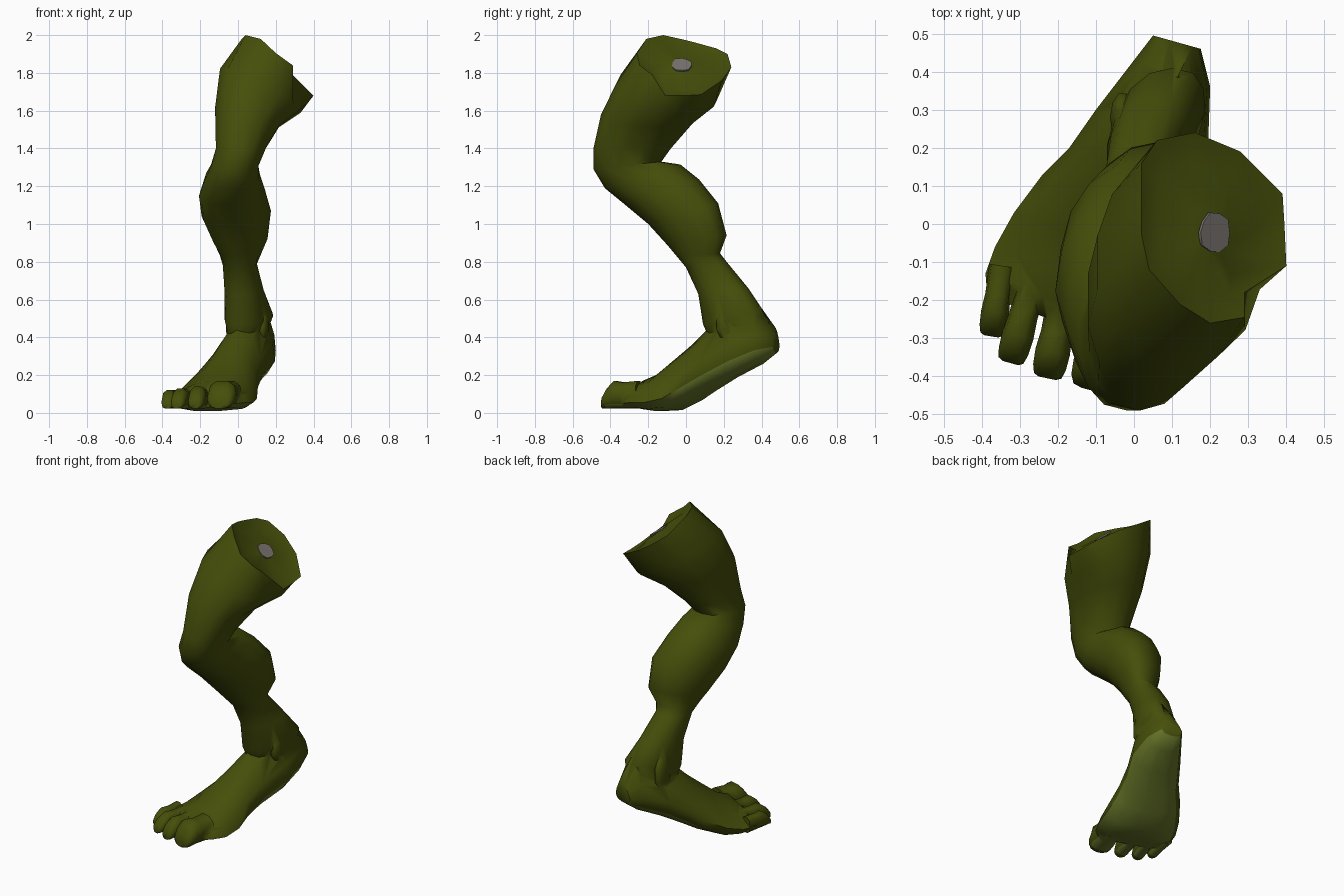
import bpy, bmesh, math
from mathutils import Vector

if "Cube" in bpy.data.objects:
    bpy.data.objects.remove(bpy.data.objects["Cube"])


def material(name, rgb):
    m = bpy.data.materials.new(name)
    m.diffuse_color = (*rgb, 1)
    m.use_nodes = True
    m.node_tree.nodes["Principled BSDF"].inputs["Base Color"].default_value = m.diffuse_color
    return m


SKIN = material("olive skin", (0.060, 0.077, 0.003))
SOLE = material("pale sole", (0.125, 0.165, 0.020))
BONE = material("grey bone", (0.19, 0.17, 0.155))


def loft(name, rings, mats, pick=None):
    """Skin a list of equal-sized rings; pick(ring, side) gives the material."""
    bm = bmesh.new()
    rows = [[bm.verts.new(p) for p in r] for r in rings]
    n = len(rows[0])
    for i in range(len(rows) - 1):
        for j in range(n):
            k = (j + 1) % n
            f = bm.faces.new((rows[i][j], rows[i][k], rows[i + 1][k], rows[i + 1][j]))
            f.material_index = pick(i, j) if pick else 0
    bm.faces.new(rows[0])
    bm.faces.new(rows[-1])
    bmesh.ops.recalc_face_normals(bm, faces=bm.faces[:])
    me = bpy.data.meshes.new(name)
    bm.to_mesh(me)
    bm.free()
    ob = bpy.data.objects.new(name, me)
    bpy.context.collection.objects.link(ob)
    for m in mats:
        me.materials.append(m)
    return ob


def power(v, e=0.88):
    return math.copysign(abs(v) ** e, v)


# Ragged rim of the cut, from the front round by the right side
RIM = [Vector(p) for p in (
    (0.20, -0.26, 1.905), (0.29, -0.245, 1.84), (0.29, -0.18, 1.79), (0.40, -0.11, 1.68),
    (0.395, 0.0, 1.68), (0.39, 0.08, 1.685), (0.28, 0.19, 1.76), (0.16, 0.24, 1.83),
    (0.06, 0.22, 1.90), (0.02, 0.16, 1.93), (0.02, 0.05, 1.96), (0.02, -0.03, 1.98),
    (0.04, -0.12, 2.0), (0.12, -0.21, 1.98))]
centre = Vector((0.205, -0.022, 1.836))
normal = Vector((0.16, 0, 0.19)).normalized()

# Thigh, knee, calf, ankle: front y,z / back y,z / left x, right x / sideways tilt / twist
LEG = [
    (-0.37, 1.74, 0.17, 1.67, -0.10, 0.335, -0.11, 0),
    (-0.45, 1.58, 0.05, 1.55, -0.125, 0.22, -0.05, 0),
    (-0.49, 1.40, -0.08, 1.40, -0.12, 0.15, 0, 0),
    (-0.49, 1.29, -0.13, 1.33, -0.145, 0.11, 0, 0),
    (-0.43, 1.19, -0.03, 1.315, -0.175, 0.115, 0, 0.01),
    (-0.32, 1.10, 0.07, 1.235, -0.205, 0.14, 0, 0.03),
    (-0.20, 1.00, 0.17, 1.11, -0.19, 0.172, 0, 0.05),
    (-0.10, 0.89, 0.215, 0.94, -0.13, 0.155, 0, 0.05),
    (-0.05, 0.83, 0.18, 0.845, -0.095, 0.12, 0, 0.03),
    (0.00, 0.77, 0.215, 0.80, -0.08, 0.10, 0, 0.01),
    (0.065, 0.63, 0.33, 0.66, -0.07, 0.135, 0, 0.02),
    (0.09, 0.47, 0.41, 0.54, -0.07, 0.185, 0, 0.045),
    (0.15, 0.33, 0.40, 0.38, -0.03, 0.13, 0, 0.04),
]
# Shallow hollow of the cut comes first, then the rim, then the leg
rings = [[centre + (p - centre) * 0.25 for p in RIM],
         [centre + (p - centre) * 0.7 - normal * 0.02 for p in RIM], RIM]
for fy, fz, by, bz, x0, x1, tilt, twist in LEG:
    half = math.sqrt(((x1 - x0) / 2) ** 2 - twist ** 2)
    ring = []
    for k in range(14):
        a = 2 * math.pi * k / 14
        c, s = power(math.cos(a)), power(math.sin(a))
        ring.append(Vector(((x0 + x1) / 2 + half * s - twist * c,
                            (fy + by) / 2 - (by - fy) / 2 * c,
                            (fz + bz) / 2 - (bz - fz) / 2 * c + tilt * s)))
    rings.append(ring)
leg = loft("leg", rings, [SKIN, SOLE])
parts = []

# Bone end lying flush in the cut
along = Vector((0.19, 0, -0.16)).normalized()
outline = []
for k, r in enumerate((1.0, 1.1, 1.0, 1.05, 0.95, 1.0, 1.1, 1.0, 1.05, 1.1)):
    a = 2 * math.pi * k / 10
    outline.append(centre + along * (0.05 * r * math.cos(a))
                   + Vector((0, 0.052 * r * math.sin(a), 0)))
loft("bone_end", [[p + normal * 0.004 for p in outline],
                  [p + normal * 0.013 for p in outline]], [BONE])

# Foot: left x,y / right x,y / bottom z, top z
FOOT = [
    (0.05, 0.495, 0.175, 0.46, 0.32, 0.45),
    (0.00, 0.43, 0.20, 0.36, 0.26, 0.57),
    (-0.10, 0.30, 0.195, 0.22, 0.19, 0.55),
    (-0.17, 0.20, 0.13, 0.08, 0.12, 0.46),
    (-0.24, 0.13, 0.105, -0.03, 0.065, 0.365),
    (-0.315, 0.03, 0.10, -0.13, 0.015, 0.28),
    (-0.365, -0.06, 0.08, -0.23, 0.01, 0.20),
    (-0.39, -0.13, 0.04, -0.30, 0.02, 0.17),
    (-0.385, -0.19, 0.0, -0.33, 0.03, 0.12),
]
SECTION = [(0, .3), (.12, .55), (.35, .85), (.58, 1), (.82, .8), (.96, .5), (1, .23),
           (.87, .06), (.6, 0), (.3, 0), (.06, .1)]
rings = [[(x0 + (x1 - x0) * t, y0 + (y1 - y0) * t, z0 + (z1 - z0) * h) for t, h in SECTION]
         for x0, y0, x1, y1, z0, z1 in FOOT]
parts.append(loft("foot", rings, [SKIN, SOLE], lambda i, j: 1 if 6 <= j <= 9 else 0))

# Toes: base x,y / tip x,y / half width / height
TOES = [
    ("big_toe", -0.05, -0.25, -0.100, -0.44, 0.078, 0.15),
    ("second_toe", -0.185, -0.20, -0.228, -0.405, 0.046, 0.12),
    ("third_toe", -0.265, -0.15, -0.325, -0.365, 0.042, 0.11),
    ("little_toe", -0.345, -0.11, -0.375, -0.295, 0.037, 0.10),
]
# Along the toe: position, width, height of the cross-section
STEPS = [(0, 0.95, 1.0), (0.42, 0.9, 0.95), (0.66, 1.0, 1.0), (0.86, 0.95, 0.72),
         (0.97, 0.8, 0.45), (1, 0.5, 0.25)]
for name, bx, by, tx, ty, w, h in TOES:
    d = Vector((tx - bx, ty - by, 0))
    side = Vector((-d.y, d.x, 0)).normalized()
    rings = []
    for t, sw, sh in STEPS:
        half = h * sh / 2
        mid = Vector((bx, by, 0.022 + half)) + d * t
        rings.append([mid + side * (w * sw * power(math.cos(a), 0.8))
                      + Vector((0, 0, half * power(math.sin(a), 0.8)))
                      for a in (2 * math.pi * k / 10 for k in range(10))])
    parts.append(loft(name, rings, [SKIN, SOLE],
                      lambda i, j: 1 if i < 3 and 6 <= j <= 8 else 0))

# Ankle knobs on both sides
for name, loc, size in (("inner_ankle", (0.13, 0.22, 0.47), (0.035, 0.065, 0.09)),
                        ("outer_ankle", (-0.03, 0.28, 0.47), (0.035, 0.07, 0.12))):
    rings = []
    for lat in (-80, -50, -20, 20, 50, 80):
        r, z = math.cos(math.radians(lat)), math.sin(math.radians(lat))
        rings.append([Vector((loc[0] + size[0] * r * math.cos(a),
                              loc[1] + size[1] * r * math.sin(a), loc[2] + size[2] * z))
                      for a in (2 * math.pi * k / 10 for k in range(10))])
    parts.append(loft(name, rings, [SKIN, SOLE]))

# Fuse foot, toes and ankles with the leg into one continuous skin
bpy.context.view_layer.objects.active = leg
for part in parts:
    mod = leg.modifiers.new("fuse", 'BOOLEAN')
    mod.operation = 'UNION'
    mod.solver = 'EXACT'
    mod.object = part
    bpy.ops.object.modifier_apply(modifier=mod.name)
    bpy.data.objects.remove(part)
for ob in bpy.data.objects:
    ob.select_set(True)
bpy.ops.object.shade_smooth_by_angle(angle=math.radians(58))
